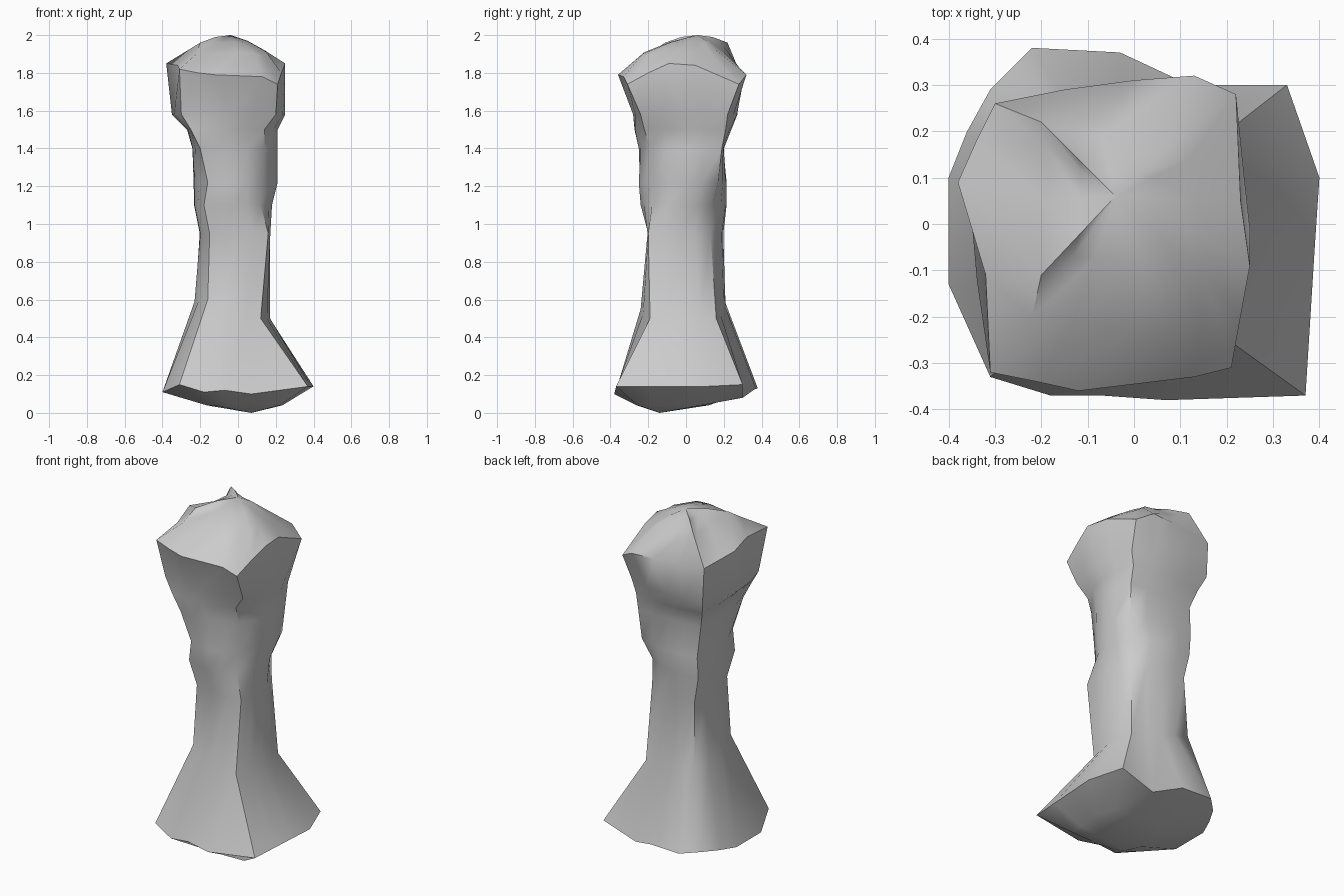
import bpy
import bmesh
import math
from mathutils import Vector

default_cube = bpy.data.objects.get("Cube")
if default_cube:
    bpy.data.objects.remove(default_cube, do_unlink=True)

CM = 0.01  # section sizes below are in hundredths of a unit


def make_material(name, color):
    mat = bpy.data.materials.new(name)
    mat.use_nodes = True
    mat.diffuse_color = color
    mat.node_tree.nodes["Principled BSDF"].inputs["Base Color"].default_value = color
    return mat


def section(z, corner_x, corner_y, middles, lift=(0, 0, 0, 0)):
    """Four-cornered section whose sides bow out to the given middles.
    Corners run front left, front right, back right, back left as seen from the front;
    middles run front, right, back, left. Each side has three points between corners."""
    corners = [Vector((x, y, z + up)) for x, y, up in zip(corner_x, corner_y, lift)]
    points = []
    for i, middle in enumerate(middles):
        start, end = corners[i], corners[(i + 1) % len(corners)]
        axis = 1 if i % 2 == 0 else 0
        bow = middle - (start[axis] + end[axis]) / 2
        for step in range(4):
            t = step / 4
            point = start.lerp(end, t)
            point[axis] += bow * 4 * t * (1 - t)
            points.append(point * CM)
    return points


def outline(*sides):
    """Irregular section: each side lists its corner and the three points after it."""
    return [Vector(p) * CM for side in sides for p in side]


def bridge(bm, lower, upper):
    count = len(lower)
    for i in range(count):
        j = (i + 1) % count
        bm.faces.new((lower[i], lower[j], upper[j], upper[i]))


def fan(bm, ring, tip, upward):
    count = len(ring)
    for i in range(count):
        j = (i + 1) % count
        bm.faces.new((ring[i], ring[j], tip) if upward else (ring[j], ring[i], tip))


# Flared foot: front, right, back and left sides
foot = outline(
    [(-31, -33, 15), (-18, -37, 11), (-7, -37, 12), (7, -38, 10)],
    [(37, -37, 14), (38, -21, 14), (39, -5, 14), (40, 10, 14)],
    [(33, 30, 15), (12, 30, 8), (-3, 37, 13), (-22, 38, 13)],
    [(-31, 29, 13), (-36, 20, 12), (-40, 10, 11), (-40, -13, 11)],
)

# Narrow waist, lumpy neck and the start of the overhang
shaft = [
    section(50, (-16, 12, 15, -20), (-19, -19, 16, 21), (-24, 17, 20, -23), (10, 0, 0, 8)),
    section(95, (-15, 16, 13, -19), (-17, -20, 13, 19), (-20, 17, 19, -20)),
    section(110, (-18, 12, 12, -22), (-20, -18, 14, 20), (-24, 18, 21, -23)),
    section(122, (-16, 13, 17, -22), (-21, -18, 17, 21), (-25, 21, 21, -23)),
    section(140, (-20, 14, 18, -23), (-25, -19, 19, 19), (-24, 21, 20, -24)),
    section(150, (-25, 14, 18, -26), (-26, -22, 21, 22), (-27, 21, 24, -27)),
    section(158, (-30, 20, 20, -29), (-25, -24, 22, 26), (-28, 25, 27, -35)),
]

# Overhanging shoulder and the uneven crown above it
shoulder = outline(
    [(-31, -32, 182), (-21, -34, 180), (-12, -36, 179), (13, -33, 178)],
    [(21, -31, 174), (23, -20, 180), (25, -9, 185), (23, 5, 184)],
    [(22, 28, 174), (13, 32, 179), (0, 31, 179), (-15, 29, 179)],
    [(-30, 26, 179), (-34, 18, 182), (-38, 9, 185), (-32, -11, 184)],
)
crown = outline(
    [(-22, -20, 190), (-13, -21, 190), (0, -22, 191), (9, -23, 190)],
    [(14, -19, 189), (15, -10, 191), (14, -2, 192), (13, 6, 191)],
    [(12, 14, 189), (7, 16, 192), (-7, 19, 192), (-14, 20, 194)],
    [(-20, 22, 196), (-19, 17, 193), (-19, 5, 194), (-20, -11, 196)],
)
peak = Vector((-4, 6, 200)) * CM
underside_tip = Vector((7, -14, 0)) * CM

# Gently domed plateau inside the crown
plateau = [p.lerp(peak, 0.5) for p in crown]
for p in plateau:
    p.z += CM

# Rounded underside section, halfway between the foot and its lowest point
underside = [p.lerp(underside_tip, 0.5) for p in foot]
for p in underside:
    p.z = 4 * CM

bm = bmesh.new()
sections = [underside, foot] + shaft + [shoulder, crown, plateau]
rings = [[bm.verts.new(p) for p in points] for points in sections]
for lower, upper in zip(rings, rings[1:]):
    bridge(bm, lower, upper)
fan(bm, rings[0], bm.verts.new(underside_tip), upward=False)
fan(bm, rings[-1], bm.verts.new(peak), upward=True)
bmesh.ops.recalc_face_normals(bm, faces=bm.faces)

mesh = bpy.data.meshes.new("rock_pillar")
bm.to_mesh(mesh)
bm.free()
mesh.materials.append(make_material("stone grey", (0.6, 0.6, 0.6, 1)))

pillar = bpy.data.objects.new("rock_pillar", mesh)
bpy.context.collection.objects.link(pillar)

# Soft faces with crisp corners
bpy.ops.object.select_all(action="DESELECT")
pillar.select_set(True)
bpy.context.view_layer.objects.active = pillar
bpy.ops.object.shade_smooth_by_angle(angle=math.radians(45))
